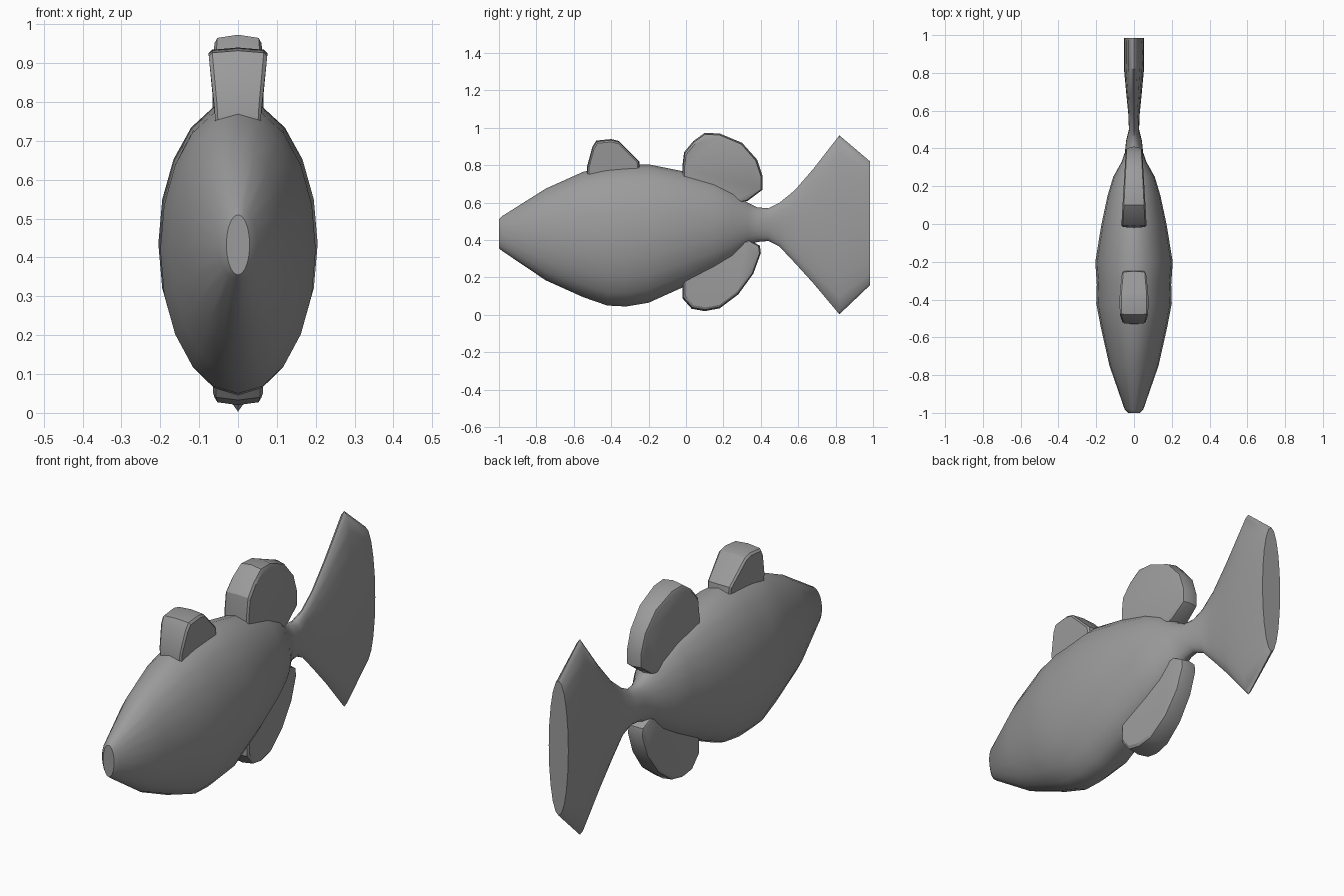
import bpy
import bmesh
from math import sin, cos, pi, radians

cube = bpy.data.objects.get("Cube")
if cube:
    bpy.data.objects.remove(cube, do_unlink=True)

grey = bpy.data.materials.new("mid grey")
grey.use_nodes = True
COLOUR = (0.33, 0.33, 0.33, 1)
grey.diffuse_color = COLOUR
grey.node_tree.nodes["Principled BSDF"].inputs["Base Color"].default_value = COLOUR


def finish(name, bm, angle):
    """Turn a bmesh into a smooth-shaded object with sharp edges kept."""
    bmesh.ops.recalc_face_normals(bm, faces=bm.faces[:])
    mesh = bpy.data.meshes.new(name)
    bm.to_mesh(mesh)
    bm.free()
    mesh.materials.append(grey)
    obj = bpy.data.objects.new(name, mesh)
    bpy.context.collection.objects.link(obj)
    bpy.ops.object.select_all(action='DESELECT')
    obj.select_set(True)
    bpy.context.view_layer.objects.active = obj
    bpy.ops.object.shade_smooth_by_angle(angle=radians(angle))
    return obj


def skin(bm, loops):
    """Bridge equal closed loops of points and cap both ends."""
    rows = [[bm.verts.new(p) for p in loop] for loop in loops]
    n = len(rows[0])
    for a, b in zip(rows, rows[1:]):
        for i in range(n):
            j = (i + 1) % n
            bm.faces.new((a[i], a[j], b[j], b[i]))
    bm.faces.new(rows[0])
    bm.faces.new(rows[-1])


def loft(name, stations, sides=20):
    """Oval rings along y; each station is y, bottom, top, half width."""
    loops = []
    for y, low, high, w in stations:
        mid, h = (low + high) / 2, (high - low) / 2
        turns = [2 * pi * i / sides for i in range(sides)]
        loops.append([(w * sin(t), y, mid + h * cos(t)) for t in turns])
    bm = bmesh.new()
    skin(bm, loops)
    return finish(name, bm, 40)


def fin(name, outline, anchor, width):
    """Thick fin: side outline shrunk towards its root at the outer faces."""
    ay, az = anchor
    loops = []
    for across, scale in ((-1, .92), (-.88, .97), (0, 1), (.88, .97), (1, .92)):
        loops.append([(across * width(y, z), ay + scale * (y - ay),
                       az + scale * (z - az)) for y, z in outline])
    bm = bmesh.new()
    skin(bm, loops)
    return finish(name, bm, 28)


# Body from snout through the narrow tail root to the flared tail
loft("body_and_tail", [
    (-1, .355, .51, .03), (-.98, .34, .53, .05), (-.75, .185, .675, .13),
    (-.55, .095, .765, .175), (-.42, .05, .79, .2), (-.32, .045, .80, .197),
    (-.2, .065, .805, .205), (0, .155, .765, .172), (.15, .235, .72, .14),
    (.25, .295, .67, .11), (.33, .37, .6, .065), (.38, .39, .575, .048),
    (.44, .395, .57, .042), (.5, .365, .6, .027), (.58, .28, .665, .03),
    (.68, .17, .78, .04), (.82, .003, .96, .053), (.985, .16, .82, .053)])

# Small fin on top of the head, wider towards its tip
fin("head_fin",
    [(-.53, .74), (-.53, .79), (-.5, .9), (-.48, .932), (-.4, .94),
     (-.36, .93), (-.25, .82), (-.24, .74)],
    (-.39, .75), lambda y, z: .058 + .1 * max(0, z - .76))


def taper(y, z):
    return .066 - .055 * max(0, y)


# Large rounded back fin
fin("back_fin",
    [(-.02, .7), (-.02, .79), (-.01, .87), (.04, .93), (.1, .973), (.18, .97),
     (.3, .92), (.38, .83), (.41, .74), (.41, .67), (.33, .61), (.25, .59)],
    (.12, .7), taper)

# Rounded belly fin behind the body
fin("belly_fin",
    [(-.02, .24), (-.02, .09), (.03, .033), (.1, .02), (.18, .035),
     (.28, .11), (.36, .22), (.4, .33), (.395, .37), (.34, .4), (.2, .38)],
    (.16, .27), taper)
